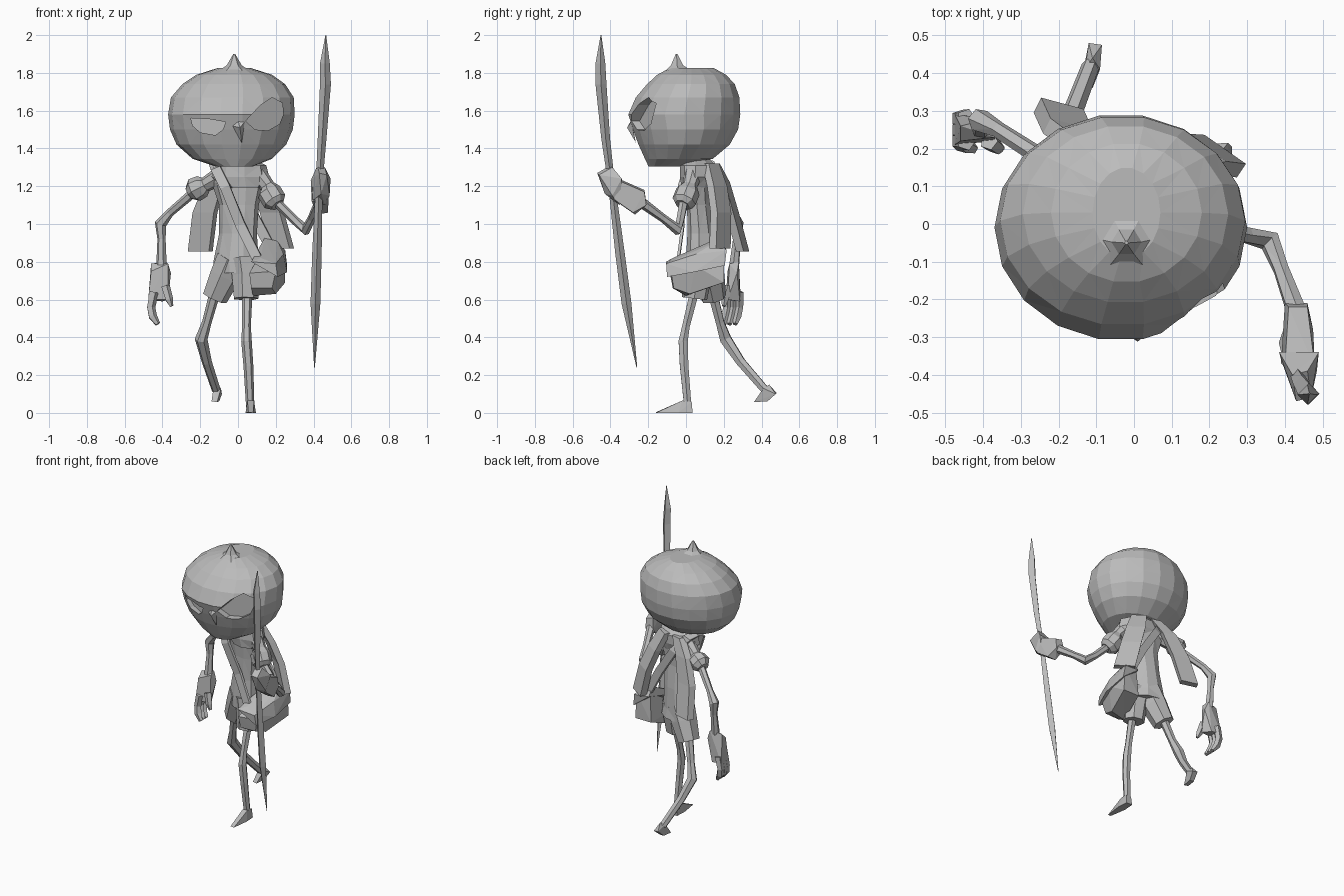
import bpy, bmesh, math
from mathutils import Vector

mat = bpy.data.materials.new("clay grey")
mat.diffuse_color = (0.5, 0.5, 0.5, 1)


def finish(name, bm):
    bmesh.ops.recalc_face_normals(bm, faces=bm.faces)
    bmesh.ops.triangulate(bm, faces=[f for f in bm.faces if len(f.verts) == 4])
    me = bpy.data.meshes.new(name)
    bm.to_mesh(me)
    bm.free()
    me.materials.append(mat)
    ob = bpy.data.objects.new(name, me)
    bpy.context.collection.objects.link(ob)
    return ob


def loft(name, rings, closed=False):
    """Skin a list of point rings, capped unless closed."""
    bm = bmesh.new()
    vs = [[bm.verts.new(p) for p in r] for r in rings]
    n = len(vs[0])
    pairs = list(zip(vs, vs[1:])) + ([(vs[-1], vs[0])] if closed else [])
    for a, b in pairs:
        for i in range(n):
            j = (i + 1) % n
            bm.faces.new((a[i], a[j], b[j], b[i]))
    if not closed:
        bm.faces.new(vs[0][::-1])
        bm.faces.new(vs[-1])
    return finish(name, bm)


def stack(name, rows, n=10, shear=0.0):
    """Oval rings given as (z, x0, x1, y0, y1)."""
    rings = []
    for z, x0, x1, y0, y1 in rows:
        ring = []
        for i in range(n):
            a = 2 * math.pi * i / n
            x = (x0 + x1) / 2 + (x1 - x0) / 2 * math.cos(a)
            y = (y0 + y1) / 2 + (y1 - y0) / 2 * math.sin(a)
            ring.append((x, y + shear * x, z))
        rings.append(ring)
    return loft(name, rings)


def tube(name, pts, n=6):
    """Limb through (x, y, z, radius) points."""
    ps = [Vector(p[:3]) for p in pts]
    prev, u, rings = None, None, []
    for i, p in enumerate(ps):
        t = (ps[min(i + 1, len(ps) - 1)] - ps[max(i - 1, 0)]).normalized()
        if u is None:
            u = t.cross(Vector((0, 1, 0))).normalized()
        else:
            u = prev.rotation_difference(t) @ u
        w, prev = t.cross(u), t
        rings.append([p + pts[i][3] * (math.cos(2 * math.pi * k / n) * u + math.sin(2 * math.pi * k / n) * w)
                      for k in range(n)])
    return loft(name, rings)


def ribbon(name, rows, wide, thick, closed=False):
    """Flat cloth strip through (x, y, z, scale) points."""
    w, t = Vector(wide), Vector(thick)
    return loft(name, [[Vector(r[:3]) + w * r[3] * a + t * b for a, b in ((-1, -1), (1, -1), (1, 1), (-1, 1))]
                       for r in rows], closed)


def hull(name, pts):
    bm = bmesh.new()
    for p in pts:
        bm.verts.new(p)
    bmesh.ops.convex_hull(bm, input=bm.verts)
    bmesh.ops.delete(bm, geom=[v for v in bm.verts if not v.link_faces], context='VERTS')
    return finish(name, bm)


# Large mask-like head with sunken eyes
head = stack("head", [
    (1.305, -.12, .08, -.20, -.02), (1.345, -.24, .18, -.22, .145), (1.42, -.325, .255, -.255, .235),
    (1.50, -.36, .29, -.285, .28), (1.58, -.37, .30, -.31, .292), (1.67, -.355, .295, -.27, .287),
    (1.74, -.295, .25, -.21, .262), (1.79, -.22, .18, -.155, .215), (1.825, -.11, .07, -.09, .15)], 18)


def eye(name, outline, back):
    """Cut an eye-shaped recess with a slanted floor."""
    cut = loft(name, [[(x, -.5, z) for x, z in outline],
                      [(x, back[0] + back[1] * x, z) for x, z in outline]])
    cut.hide_render = True
    cut.display_type = 'WIRE'
    m = head.modifiers.new(name, 'BOOLEAN')
    m.operation, m.object, m.solver = 'DIFFERENCE', cut, 'EXACT'


eye("left_eye_cutter", [(-.25, 1.56), (-.24, 1.52), (-.20, 1.485), (-.12, 1.47), (-.08, 1.50),
                        (-.065, 1.54), (-.15, 1.555)], (-.275, -.38))
eye("right_eye_cutter", [(.04, 1.545), (.09, 1.50), (.16, 1.495), (.22, 1.53), (.24, 1.58),
                         (.235, 1.64), (.18, 1.67), (.12, 1.63)], (-.27, .60))
hull("nose", [(-.03, -.285, 1.52), (.0, -.29, 1.55), (.035, -.29, 1.54), (.02, -.265, 1.43), (.01, -.312, 1.51)])
stack("stem", [(1.80, -.12, .08, -.13, .06), (1.84, -.06, .02, -.085, -.01), (1.90, -.025, -.015, -.055, -.045)], 6)
tube("neck", [(0, .07, 1.24, .06), (-.02, .03, 1.40, .055)])

# Tunic, collar and shorts
stack("tunic", [(.74, -.13, .12, .0, .19), (.80, -.13, .11, .0, .18), (.95, -.10, .10, .01, .17),
                (1.10, -.10, .11, .01, .15), (1.22, -.14, .14, .0, .15), (1.28, -.14, .15, .0, .15),
                (1.33, -.05, .06, .01, .12)], 10, -.2)
stack("collar", [(1.19, -.08, .13, -.02, .14), (1.25, -.15, .165, -.03, .16),
                 (1.31, -.13, .15, -.03, .16), (1.35, -.07, .07, .0, .12)], 9, -.1)
tube("left_shorts_leg", [(-.03, .10, .82, .09), (-.07, .12, .73, .085), (-.125, .145, .61, .07)], 7)
tube("right_shorts_leg", [(.03, .07, .82, .09), (.04, .06, .73, .08), (.04, .045, .605, .068)], 7)

# Short sleeves with rolled cuffs
tube("left_sleeve", [(-.10, .11, 1.25, .05), (-.17, .14, 1.21, .04), (-.19, .15, 1.20, .06),
                     (-.23, .165, 1.18, .065), (-.255, .175, 1.165, .04)], 8)
tube("right_sleeve", [(.10, .04, 1.27, .05), (.155, .02, 1.20, .04), (.165, .01, 1.17, .065),
                      (.195, -.01, 1.12, .065), (.21, -.02, 1.10, .04)], 8)

# Thin arms
tube("left_arm", [(-.22, .16, 1.18, .025), (-.36, .25, 1.06, .022), (-.41, .275, 1.0, .032),
                  (-.405, .27, .92, .022), (-.405, .255, .78, .028)])
tube("right_arm", [(.19, -.01, 1.13, .025), (.30, -.03, 1.02, .023), (.36, -.045, .97, .03),
                   (.39, -.12, 1.03, .022), (.43, -.23, 1.11, .028)])

# Open left hand
hull("left_palm", [(-.46, .26, .79), (-.38, .28, .80), (-.37, .23, .79), (-.355, .27, .74), (-.37, .22, .60),
                   (-.475, .29, .60), (-.475, .21, .60), (-.40, .285, .59), (-.46, .22, .75)])
tube("left_thumb", [(-.385, .22, .67, .025), (-.365, .205, .60, .022), (-.352, .20, .565, .01)], 5)
for i, y in enumerate((.22, .25, .28)):
    tube(f"left_finger_{i + 1}", [(-.445, y, .64, .026), (-.462, y, .56, .024), (-.452, y - .01, .51, .024),
                                  (-.425, y - .02, .47, .014)], 5)

# Right fist around the staff
hull("right_fist", [(.43, -.47, 1.27), (.47, -.46, 1.26), (.42, -.40, 1.31), (.46, -.39, 1.30), (.385, -.34, 1.23),
                    (.49, -.34, 1.24), (.39, -.36, 1.12), (.485, -.39, 1.15), (.44, -.43, 1.16), (.46, -.35, 1.10)])
hull("right_hand_back", [(.40, -.38, 1.25), (.48, -.38, 1.24), (.41, -.22, 1.18), (.46, -.22, 1.17),
                         (.40, -.21, 1.11), (.46, -.21, 1.10), (.42, -.27, 1.05), (.475, -.28, 1.06),
                         (.39, -.37, 1.12), (.48, -.38, 1.13)])

# Long curved pointed staff
tube("staff", [(.465, -.45, 2.0, .002), (.46, -.453, 1.85, .026), (.463, -.45, 1.74, .029), (.445, -.425, 1.45, .023),
               (.43, -.395, 1.22, .018), (.418, -.35, .85, .025), (.41, -.315, .58, .026), (.405, -.26, .24, .002)], 4)

# Legs in mid stride
tube("left_leg", [(-.11, .13, .68, .03), (-.165, .18, .48, .025), (-.195, .21, .39, .034),
                  (-.165, .29, .27, .027), (-.115, .42, .12, .024)])
tube("right_leg", [(.05, .05, .66, .028), (.045, .0, .46, .023), (.045, -.015, .38, .028),
                   (.055, -.01, .25, .026), (.065, .01, .03, .022)])
hull("left_foot", [(-.14, .365, .06), (-.11, .36, .058), (-.10, .43, .06), (-.13, .43, .06), (-.12, .48, .105),
                   (-.085, .475, .10), (-.11, .44, .15), (-.13, .41, .13), (-.09, .41, .13)])
hull("right_foot", [(.045, .035, 0), (.09, .035, 0), (.04, -.04, 0), (.095, -.04, 0), (.055, -.16, .003),
                    (.08, -.16, 0), (.05, -.02, .065), (.085, -.02, .065), (.05, .03, .06), (.085, .03, .06)])

# Shoulder bag with lid, and its strap
hull("bag", [(.06, -.085, .74), (.20, -.08, .75), (.07, -.07, .66), (.18, -.065, .66), (.08, .0, .62), (.20, .02, .63),
             (.13, .20, .69), (.25, .20, .69), (.14, .19, .88), (.24, .20, .87), (.25, .05, .78)])
hull("bag_lid", [(.07, -.105, .80), (.20, -.105, .79), (.21, -.10, .72), (.12, -.07, .82), (.14, .17, .925),
                 (.21, .17, .91), (.25, .215, .86), (.26, .205, .78), (.14, .21, .87), (.26, .04, .745), (.24, .05, .84)])
ribbon("bag_strap", [(-.13, .07, 1.33, 1), (-.12, .0, 1.30, 1), (-.07, -.035, 1.20, 1), (.01, -.015, 1.0, 1),
                     (.10, -.04, .82, 1), (.17, .18, .88, 1), (.08, .18, 1.05, 1), (-.03, .185, 1.22, 1),
                     (-.11, .14, 1.32, 1)], (.024, 0, .01), (0, .008, .004), True)

# Scarf tails hanging behind
ribbon("left_scarf_tail", [(-.05, .15, 1.32, .6), (-.12, .20, 1.22, .85), (-.175, .245, 1.06, 1), (-.20, .30, .855, 1)],
       (.056, -.015, 0), (.01, .02, 0))
ribbon("right_scarf_tail", [(.07, .13, 1.32, .8), (.125, .165, 1.20, 1), (.18, .185, 1.06, 1.05), (.23, .18, .87, 1.1)],
       (.05, -.035, 0), (.012, .018, 0))
